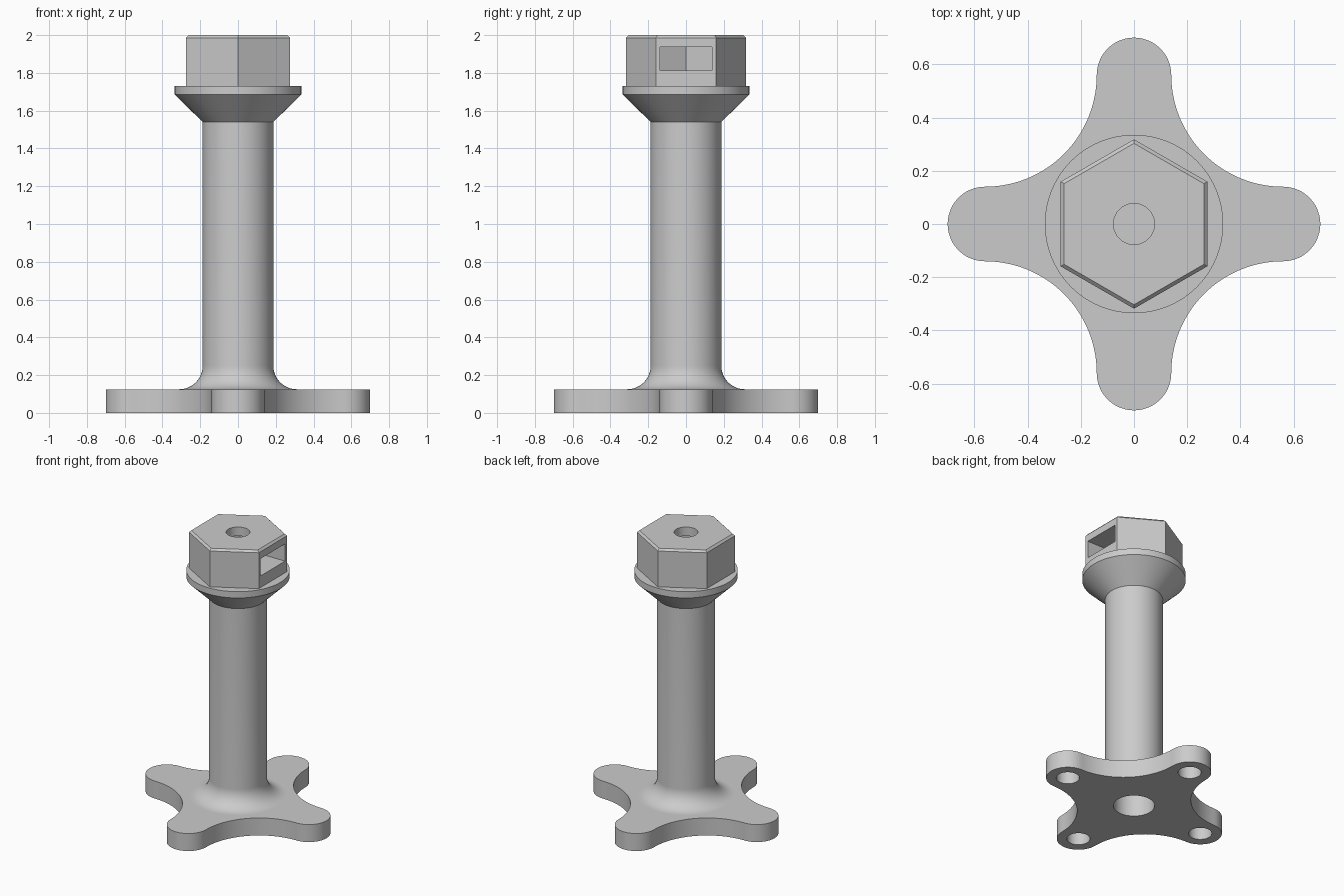
import bpy, bmesh
from math import sin, cos, pi, radians, tan

cube = bpy.data.objects.get("Cube")
if cube:
    bpy.data.objects.remove(cube, do_unlink=True)

GREY = (0.6, 0.6, 0.6, 1)
mat = bpy.data.materials.new("light grey")
mat.use_nodes = True
mat.diffuse_color = GREY
mat.node_tree.nodes["Principled BSDF"].inputs["Base Color"].default_value = GREY


def finish(name, bm):
    bmesh.ops.remove_doubles(bm, verts=bm.verts[:], dist=1e-5)
    bmesh.ops.recalc_face_normals(bm, faces=bm.faces[:])
    mesh = bpy.data.meshes.new(name)
    bm.to_mesh(mesh)
    bm.free()
    mesh.materials.append(mat)
    obj = bpy.data.objects.new(name, mesh)
    bpy.context.collection.objects.link(obj)
    return obj


def arc(cx, cy, r, start, end, steps):
    """Points on an arc, angles in degrees."""
    angles = [radians(start + (end - start) * i / steps) for i in range(steps + 1)]
    return [(cx + r * cos(a), cy + r * sin(a)) for a in angles]


def loft(name, rings):
    """Solid through stacked outlines, given as (points, height)."""
    bm = bmesh.new()
    loops = [[bm.verts.new((x, y, z)) for x, y in pts] for pts, z in rings]
    n = len(loops[0])
    for low, high in zip(loops, loops[1:]):
        for i in range(n):
            j = (i + 1) % n
            bm.faces.new((low[i], low[j], high[j], high[i]))
    bm.faces.new(loops[0][::-1])
    bm.faces.new(loops[-1])
    return finish(name, bm)


def circle(r, cx=0, cy=0, n=64, turn=0):
    return arc(cx, cy, r, turn, turn + 360, n)[:-1]


def cut(targets, cutter):
    cutter.hide_render = True
    for obj in targets:
        mod = obj.modifiers.new("cut", "BOOLEAN")
        mod.operation = "DIFFERENCE"
        mod.solver = "EXACT"
        mod.object = cutter
        bpy.context.view_layer.objects.active = obj
        bpy.ops.object.modifier_apply(modifier=mod.name)
    bpy.data.objects.remove(cutter, do_unlink=True)


# Four-armed base: round tips joined by concave arcs
REACH, TIP, PLATE = 0.56, 0.14, 0.125
quarter = arc(REACH, 0, TIP, -90, 90, 24)[:-1]
quarter += arc(REACH, REACH, REACH - TIP, 270, 180, 32)[:-1]
outline = []
for k in range(4):
    c, s = cos(k * pi / 2), sin(k * pi / 2)
    outline += [(x * c - y * s, x * s + y * c) for x, y in quarter]
base = loft("base_plate", [(outline, 0), (outline, PLATE)])

# Column with flared foot, conical neck and round flange
COL, FIL, FLANGE = 0.187, 0.125, 0.335
profile = [(COL + FIL, 0.1)]
profile += arc(COL + FIL, PLATE + FIL, FIL, 270, 180, 14)
profile += [(COL, 1.54), (FLANGE, 1.685), (FLANGE, 1.73)]
column = loft("column", [(circle(r, n=96), z) for r, z in profile])

# Hexagonal head with chamfered top edge
HEX = 0.318
head = loft("hex_head", [(circle(r, n=6, turn=30), z) for r, z in
                         ((HEX, 1.7), (HEX, 1.986), (HEX - 0.015, 2))])

# Blind holes under the arms and bore under the column
for k in range(4):
    a = k * pi / 2
    ring = circle(0.075, REACH * cos(a), REACH * sin(a), 48)
    cut([base], loft("arm_hole_cutter", [(ring, -0.1), (ring, 0.1)]))
bore = circle(0.133)
cut([base, column], loft("bore_cutter", [(bore, -0.1), (bore, 0.5)]))

# Bolt hole in the top and side-loading nut slot
bolt = circle(0.077)
cut([head, column], loft("bolt_cutter", [(bolt, 1.6), (bolt, 2.1)]))
W = 0.1375
back = -W * tan(pi / 6)
slot = [(0.4, -W), (0.4, W), (back, W), (2 * back, 0), (back, -W)]
cut([head], loft("slot_cutter", [(slot, 1.813), (slot, 1.936)]))

# Smooth curved walls, keep corners sharp
bpy.ops.object.select_all(action="DESELECT")
for obj in (base, column, head):
    obj.select_set(True)
bpy.context.view_layer.objects.active = base
bpy.ops.object.shade_smooth_by_angle(angle=radians(25))
